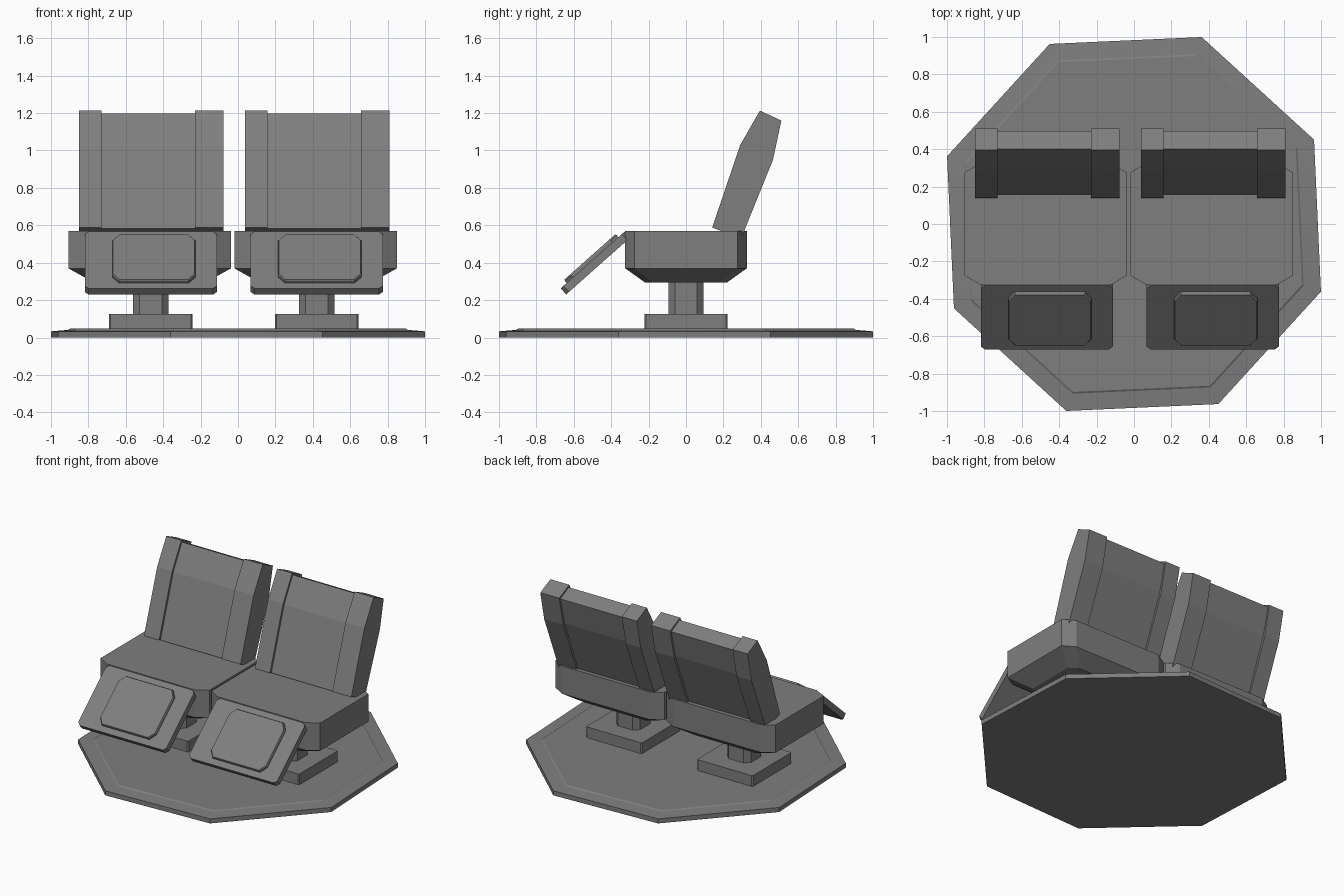
import bpy, math
from mathutils import Matrix, Vector

if "Cube" in bpy.data.objects:
    bpy.data.objects.remove(bpy.data.objects["Cube"])

grey = bpy.data.materials.new("dark_grey")
grey.diffuse_color = (0.21, 0.21, 0.21, 1)
grey.use_nodes = True
grey.node_tree.nodes["Principled BSDF"].inputs["Base Color"].default_value = grey.diffuse_color


def loft(name, rings, matrix=Matrix(), smooth=None):
    """Closed solid through rings with equal point counts, capped at both ends."""
    n = len(rings[0])
    verts = [matrix @ Vector(p) for r in rings for p in r]
    faces = [tuple(reversed(range(n))),
             tuple(range((len(rings) - 1) * n, len(rings) * n))]
    for k in range(len(rings) - 1):
        for i in range(n):
            j = (i + 1) % n
            faces.append((k * n + i, k * n + j, (k + 1) * n + j, (k + 1) * n + i))
    mesh = bpy.data.meshes.new(name)
    mesh.from_pydata(verts, [], faces)
    mesh.materials.append(grey)
    obj = bpy.data.objects.new(name, mesh)
    bpy.context.collection.objects.link(obj)
    if smooth:
        bpy.ops.object.select_all(action='DESELECT')
        obj.select_set(True)
        bpy.context.view_layer.objects.active = obj
        bpy.ops.object.shade_smooth_by_angle(angle=math.radians(smooth))
    return obj


def rect(hx, hy, cx, cy, z):
    """Rectangle with chamfered corners, counter-clockwise."""
    return [(hx, -hy + cy, z), (hx, hy - cy, z), (hx - cx, hy, z), (-hx + cx, hy, z),
            (-hx, hy - cy, z), (-hx, -hy + cy, z), (-hx + cx, -hy, z), (hx - cx, -hy, z)]


def octagon(r, z):
    angles = [math.radians(25.1 + 45 * k) for k in range(8)]
    return [(r * math.cos(a), r * math.sin(a), z) for a in angles]


# Floor platform with a sloped rim and a slightly raised centre
loft("platform", [octagon(1.063, 0), octagon(1.063, 0.033),
                  octagon(0.965, 0.041), octagon(0.955, 0.047)], smooth=20)

# Side profiles (y, z) of the backrest bolsters and the recessed panel
bolster = [(0.14, 0.588), (0.295, 0.53), (0.465, 0.95), (0.51, 1.16),
           (0.395, 1.213), (0.29, 1.03)]
panel = [(0.157, 0.582), (0.282, 0.535), (0.45, 0.955), (0.497, 1.15),
         (0.402, 1.198), (0.303, 1.02)]

for side, cx in (("left", -0.466), ("right", 0.421)):
    at = Matrix.Translation((cx, 0, 0))

    # Pedestal
    loft(f"pedestal_plate_{side}", [rect(0.223, 0.223, 0.008, 0.008, z) for z in (0.04, 0.125)], at)
    loft(f"pedestal_column_{side}", [rect(0.095, 0.093, 0.035, 0.035, z) for z in (0.12, 0.31)], at)

    # Seat cushion, tapered underneath
    loft(f"seat_{side}", [rect(0.30, 0.22, 0.06, 0.04, 0.295),
                          rect(0.435, 0.325, 0.085, 0.05, 0.37),
                          rect(0.435, 0.325, 0.085, 0.05, 0.57)],
         Matrix.Translation((cx - 0.006, 0, 0)))

    # Backrest: panel between two bolsters
    for name, prof, x0, x1 in (("bolster_left", bolster, -0.384, -0.264),
                               ("back_panel", panel, -0.27, 0.245),
                               ("bolster_right", bolster, 0.236, 0.388)):
        loft(f"{name}_{side}", [[(x, y, z) for y, z in prof] for x in (x0, x1)], at)

    # Tilted leg rest with raised pad
    tilt = Matrix.Translation((cx, -0.485, 0.398)) @ Matrix.Rotation(math.radians(41.6), 4, 'X')
    loft(f"leg_rest_{side}", [rect(0.353, 0.228, 0.02, 0.02, -0.022),
                              rect(0.353, 0.228, 0.02, 0.02, 0.022)], tilt)
    loft(f"leg_rest_pad_{side}", [rect(0.222, 0.185, 0.035, 0.045, 0.015),
                                  rect(0.222, 0.185, 0.035, 0.045, 0.036),
                                  rect(0.218, 0.181, 0.035, 0.045, 0.044)],
         tilt @ Matrix.Translation((0.016, 0, 0)))
